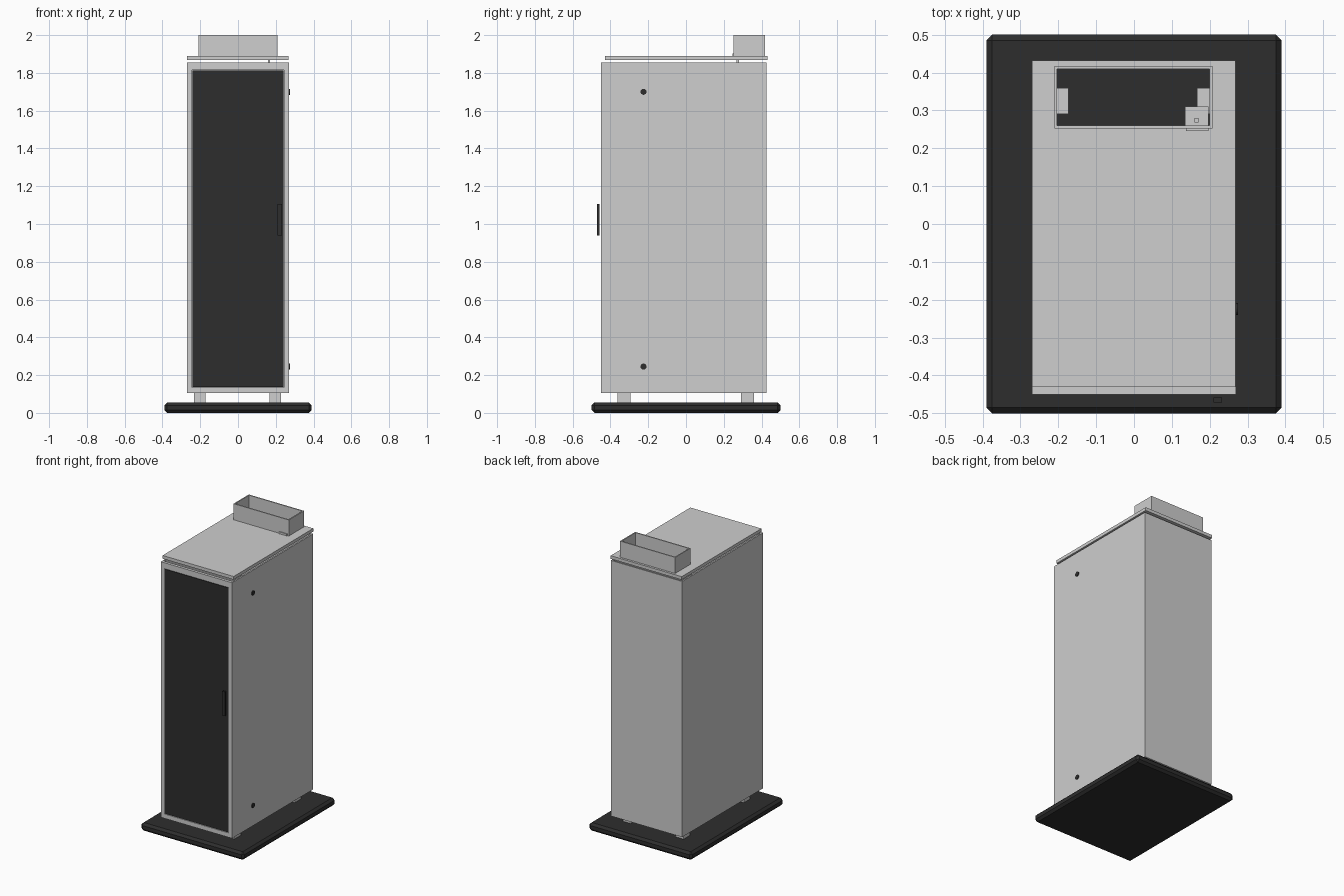
import bpy, bmesh, math
from mathutils import Matrix

if "Cube" in bpy.data.objects:
    bpy.data.objects.remove(bpy.data.objects["Cube"])


def material(name, v):
    m = bpy.data.materials.new(name)
    m.diffuse_color = (v, v, v, 1)
    m.use_nodes = True
    m.node_tree.nodes["Principled BSDF"].inputs["Base Color"].default_value = m.diffuse_color
    return m


LIGHT = material("light grey paint", 0.62)
DARK = material("charcoal", 0.027)


def finish(name, bm, mat):
    bmesh.ops.recalc_face_normals(bm, faces=bm.faces)
    me = bpy.data.meshes.new(name)
    bm.to_mesh(me)
    bm.free()
    me.materials.append(mat)
    ob = bpy.data.objects.new(name, me)
    bpy.context.collection.objects.link(ob)
    return ob


def box(name, x0, x1, y0, y1, z0, z1, mat, bevel=0):
    bm = bmesh.new()
    bmesh.ops.create_cube(bm, size=1)
    for v in bm.verts:
        v.co = (x1 if v.co.x > 0 else x0, y1 if v.co.y > 0 else y0, z1 if v.co.z > 0 else z0)
    if bevel:
        bmesh.ops.bevel(bm, geom=bm.edges[:], offset=bevel, segments=1, affect='EDGES')
    return finish(name, bm, mat)


def ring(name, outer, inner, d0, d1, axis, mat):
    """Rectangular ring: (a0, a1, b0, b1) outside and inside, extruded d0..d1 along axis."""
    bm = bmesh.new()

    def loop(r, d):
        pts = [(r[0], r[2]), (r[1], r[2]), (r[1], r[3]), (r[0], r[3])]
        return [bm.verts.new((a, b, d) if axis == 'Z' else (a, d, b)) for a, b in pts]

    loops = [loop(outer, d0), loop(outer, d1), loop(inner, d1), loop(inner, d0)]
    for k in range(4):
        p, q = loops[k], loops[(k + 1) % 4]
        for i in range(4):
            j = (i + 1) % 4
            bm.faces.new((p[i], p[j], q[j], q[i]))
    return finish(name, bm, mat)


# Plinth and feet
box("plinth", -0.39, 0.39, -0.5, 0.5, 0, 0.055, DARK, 0.015)
for x in (-0.203, 0.197):
    for y in (-0.328, 0.325):
        box("foot", x - 0.03, x + 0.03, y - 0.034, y + 0.034, 0.055, 0.11, LIGHT)

# Hollow cabinet shell, open at top and bottom
ring("cabinet_walls", (-0.27, 0.27, -0.435, 0.427), (-0.26, 0.26, -0.43, 0.417),
     0.105, 1.855, 'Z', LIGHT)
# The wall ring would close the front, so the door sits just ahead of it
ring("front_frame", (-0.27, 0.27, 0.105, 1.855), (-0.243, 0.243, 0.135, 1.815),
     -0.45, -0.435, 'Y', LIGHT)
box("door", -0.241, 0.241, -0.449, -0.436, 0.138, 1.812, DARK)
box("door_handle", 0.21, 0.232, -0.472, -0.459, 0.94, 1.105, DARK)

# Two locks on the right side
for z in (0.245, 1.70):
    bm = bmesh.new()
    bmesh.ops.create_cone(bm, cap_ends=True, segments=24, radius1=0.016, radius2=0.016, depth=0.01,
                          matrix=Matrix.Translation((0.27, -0.225, z)) @ Matrix.Rotation(math.pi / 2, 4, 'Y'))
    finish("side_lock", bm, DARK)

# Raised roof with a cable opening and collar
ring("roof", (-0.27, 0.268, -0.43, 0.432), (-0.203, 0.2, 0.26, 0.409), 1.868, 1.89, 'Z', LIGHT)
ring("cable_collar", (-0.21, 0.208, 0.252, 0.417), (-0.203, 0.2, 0.26, 0.409),
     1.888, 2.0, 'Z', LIGHT)

# Roof support bracket
box("bracket_plate", 0.135, 0.197, 0.25, 0.31, 1.83, 1.837, LIGHT)
box("bracket_post", 0.16, 0.17, 0.268, 0.28, 1.835, 1.875, LIGHT)
box("bracket_tab", 0.137, 0.197, 0.246, 0.253, 1.89, 1.903, LIGHT)
